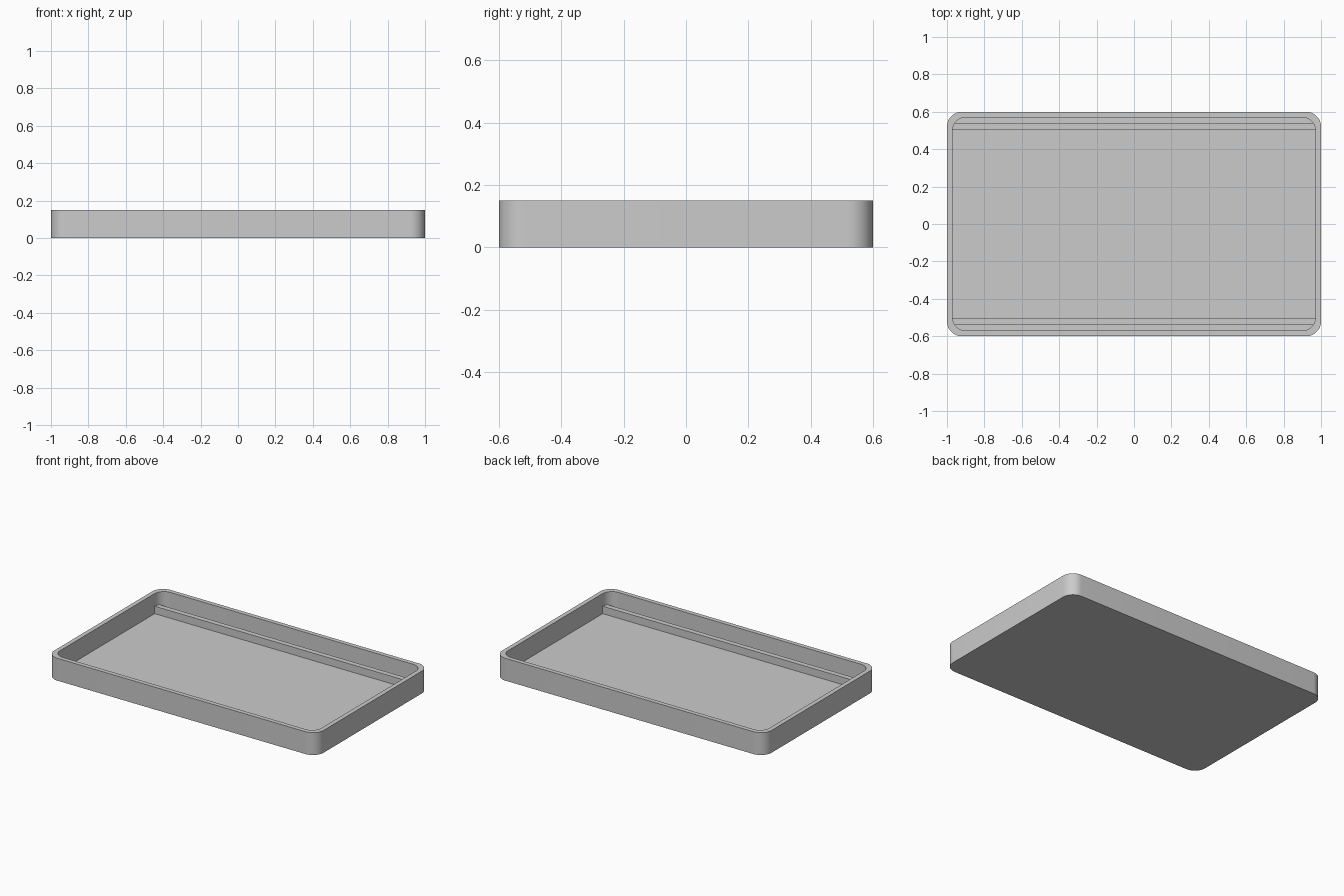
import bpy, bmesh, math

cube = bpy.data.objects.get("Cube")
if cube:
    bpy.data.objects.remove(cube, do_unlink=True)

grey = bpy.data.materials.new("light grey")
grey.use_nodes = True
colour = (0.6, 0.6, 0.6, 1)
grey.diffuse_color = colour
grey.node_tree.nodes["Principled BSDF"].inputs["Base Color"].default_value = colour

HEIGHT, FLOOR, RAIL_TOP = 0.15, 0.015, 0.065
STEPS = 12


def finish(name, bm):
    bmesh.ops.recalc_face_normals(bm, faces=bm.faces)
    mesh = bpy.data.meshes.new(name)
    bm.to_mesh(mesh)
    bm.free()
    mesh.materials.append(grey)
    obj = bpy.data.objects.new(name, mesh)
    bpy.context.collection.objects.link(obj)
    return obj


def rounded_loop(bm, half_x, half_y, radius, z):
    """Ring of vertices around a rounded rectangle."""
    ring = []
    for corner, (sx, sy) in enumerate([(1, 1), (-1, 1), (-1, -1), (1, -1)]):
        for i in range(STEPS + 1):
            a = math.pi / 2 * (corner + i / STEPS)
            ring.append(bm.verts.new((sx * (half_x - radius) + radius * math.cos(a),
                                      sy * (half_y - radius) + radius * math.sin(a), z)))
    return ring


# Hollow tray: outer wall, rim, inner wall, floor and underside
bm = bmesh.new()
outer, inner = (1.0, 0.6, 0.08), (0.97, 0.57, 0.07)
rings = [rounded_loop(bm, *outer, 0), rounded_loop(bm, *outer, HEIGHT),
         rounded_loop(bm, *inner, HEIGHT), rounded_loop(bm, *inner, FLOOR)]
for low, high in zip(rings, rings[1:]):
    for i in range(len(low)):
        j = (i + 1) % len(low)
        bm.faces.new((low[i], low[j], high[j], high[i]))
bm.faces.new(rings[0])
bm.faces.new(rings[-1])
tray = finish("tray", bm)
bpy.context.view_layer.objects.active = tray
tray.select_set(True)
bpy.ops.object.shade_smooth_by_angle(angle=math.radians(30))

# Low rails running along the long sides, with a narrow slot behind each
for name, side in (("front_rail", -1), ("back_rail", 1)):
    bm = bmesh.new()
    bmesh.ops.create_cube(bm, size=1)
    bmesh.ops.scale(bm, vec=(1.94, 0.035, RAIL_TOP - FLOOR), verts=bm.verts)
    bmesh.ops.translate(bm, vec=(0, side * 0.52, (RAIL_TOP + FLOOR) / 2), verts=bm.verts)
    finish(name, bm)
